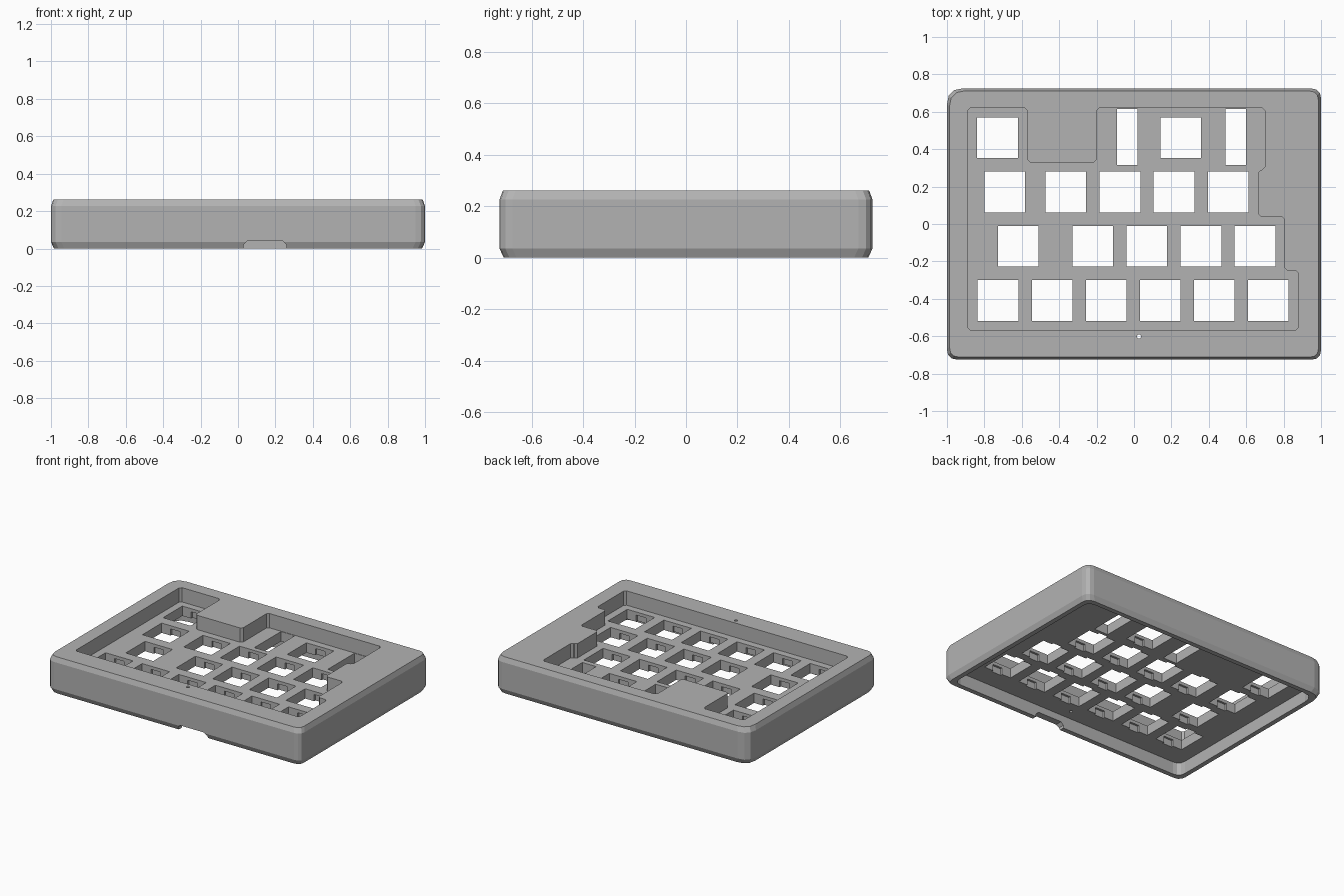
import bpy
import bmesh
import math

old = bpy.data.objects.get("Cube")
if old:
    bpy.data.objects.remove(old, do_unlink=True)

TOP, FLOOR, UNDER = 0.262, 0.16, 0.09   # rim top, plate top, plate underside
PITCH, HOLE = 0.289, 0.217

grey = bpy.data.materials.new("case grey")
grey.use_nodes = True
grey.diffuse_color = (0.45, 0.45, 0.45, 1)
grey.node_tree.nodes["Principled BSDF"].inputs["Base Color"].default_value = grey.diffuse_color


def loft(bm, rings):
    """Closed solid through rings of (outline, z)."""
    loops = [[bm.verts.new((x, y, z)) for x, y in outline] for outline, z in rings]
    n = len(loops[0])
    for a, b in zip(loops, loops[1:]):
        for i in range(n):
            j = (i + 1) % n
            bm.faces.new((a[i], a[j], b[j], b[i]))
    bm.faces.new(loops[0][::-1])
    bm.faces.new(loops[-1])


def prism(bm, outline, z0, z1):
    loft(bm, [(outline, z0), (outline, z1)])


def rect(cx, cy, w, d):
    return [(cx + sx * w / 2, cy + sy * d / 2)
            for sx, sy in ((-1, -1), (1, -1), (1, 1), (-1, 1))]


def soften(points, sizes, steps=1):
    """Replace every corner by a chamfer (steps=1) or a faceted round."""
    out = []
    for i, p in enumerate(points):
        prev, nxt, size = points[i - 1], points[(i + 1) % len(points)], sizes[i]
        ends = []
        for q in (prev, nxt):
            f = size / math.dist(p, q)
            ends.append((p[0] + (q[0] - p[0]) * f, p[1] + (q[1] - p[1]) * f))
        for k in range(steps + 1):
            t = k / steps
            out.append(tuple((1 - t) ** 2 * ends[0][c] + 2 * t * (1 - t) * p[c]
                             + t * t * ends[1][c] for c in (0, 1)))
    return out


def make(name, bm):
    bmesh.ops.recalc_face_normals(bm, faces=bm.faces)
    mesh = bpy.data.meshes.new(name)
    bm.to_mesh(mesh)
    bm.free()
    mesh.materials.append(grey)
    obj = bpy.data.objects.new(name, mesh)
    bpy.context.collection.objects.link(obj)
    return obj


def cut(target, name, bm):
    cutter = make(name, bm)
    cutter.hide_render = True
    mod = target.modifiers.new(name, "BOOLEAN")
    mod.operation, mod.solver, mod.object = "DIFFERENCE", "EXACT", cutter
    bpy.context.view_layer.objects.active = target
    bpy.ops.object.modifier_apply(modifier=mod.name)
    bpy.data.objects.remove(cutter, do_unlink=True)


def body_outline(inset):
    return soften(rect(0, 0, 2 - 2 * inset, 1.45 - 2 * inset),
                  (0.055, 0.05, 0.055, 0.085), 3)


# Outer body with bevelled top and bottom edges
bm = bmesh.new()
loft(bm, [(body_outline(0.016), 0), (body_outline(0), 0.035),
          (body_outline(0), TOP - 0.035), (body_outline(0.013), TOP)])
case = make("keyboard_case", bm)

# Hollow underside
bm = bmesh.new()
prism(bm, body_outline(0.05), -0.1, UNDER)
cut(case, "underside_cutter", bm)

# Cable opening in the front wall
bm = bmesh.new()
profile = [(0.03, -0.1), (0.26, -0.1), (0.26, 0.02), (0.24, 0.04), (0.05, 0.04), (0.03, 0.02)]
prism(bm, profile, 0.66, 0.8)
for v in bm.verts:
    v.co = (v.co.x, -v.co.z, v.co.y)
cut(case, "cable_cutter", bm)

# Stepped key well
well = [(-0.89, -0.567), (0.88, -0.567), (0.88, -0.25), (0.805, -0.25), (0.805, 0.04),
        (0.663, 0.04), (0.663, 0.29), (0.7, 0.29), (0.7, 0.62), (-0.2, 0.62),
        (-0.2, 0.33), (-0.57, 0.33), (-0.57, 0.62), (-0.89, 0.62)]
bm = bmesh.new()
prism(bm, soften(well, [0.015] * len(well)), FLOOR, TOP + 0.1)
cut(case, "well_cutter", bm)

# Switch holes: row height and the columns in it
rows = [(0.461, [-0.73, 0.25]),
        (0.171, [-0.69] + [-0.364 + PITCH * i for i in range(4)]),
        (-0.12, [-0.618] + [-0.22 + PITCH * i for i in range(4)]),
        (-0.409, [-0.727 + PITCH * i for i in range(6)])]
keys = [(x, y) for y, xs in rows for x in xs]
bm = bmesh.new()
for x, y in keys:
    prism(bm, rect(x, y, HOLE, HOLE), 0.03, 0.2)
# Stabiliser slots either side of the wide key
for x in (-0.037, 0.543):
    prism(bm, rect(x, 0.466, 0.11, 0.3), 0.03, 0.2)
cut(case, "hole_cutter", bm)

# Clip pockets under the lip of each switch hole
bm = bmesh.new()
for x, y in keys:
    prism(bm, rect(x, y, 0.076, HOLE + 0.03), 0.03, FLOOR - 0.023)
cut(case, "clip_cutter", bm)

# Indicator light hole
bm = bmesh.new()
ring = [(0.027 + 0.011 * math.cos(a * math.pi / 8), -0.602 + 0.011 * math.sin(a * math.pi / 8))
        for a in range(16)]
prism(bm, ring, 0.03, TOP + 0.1)
cut(case, "light_cutter", bm)
